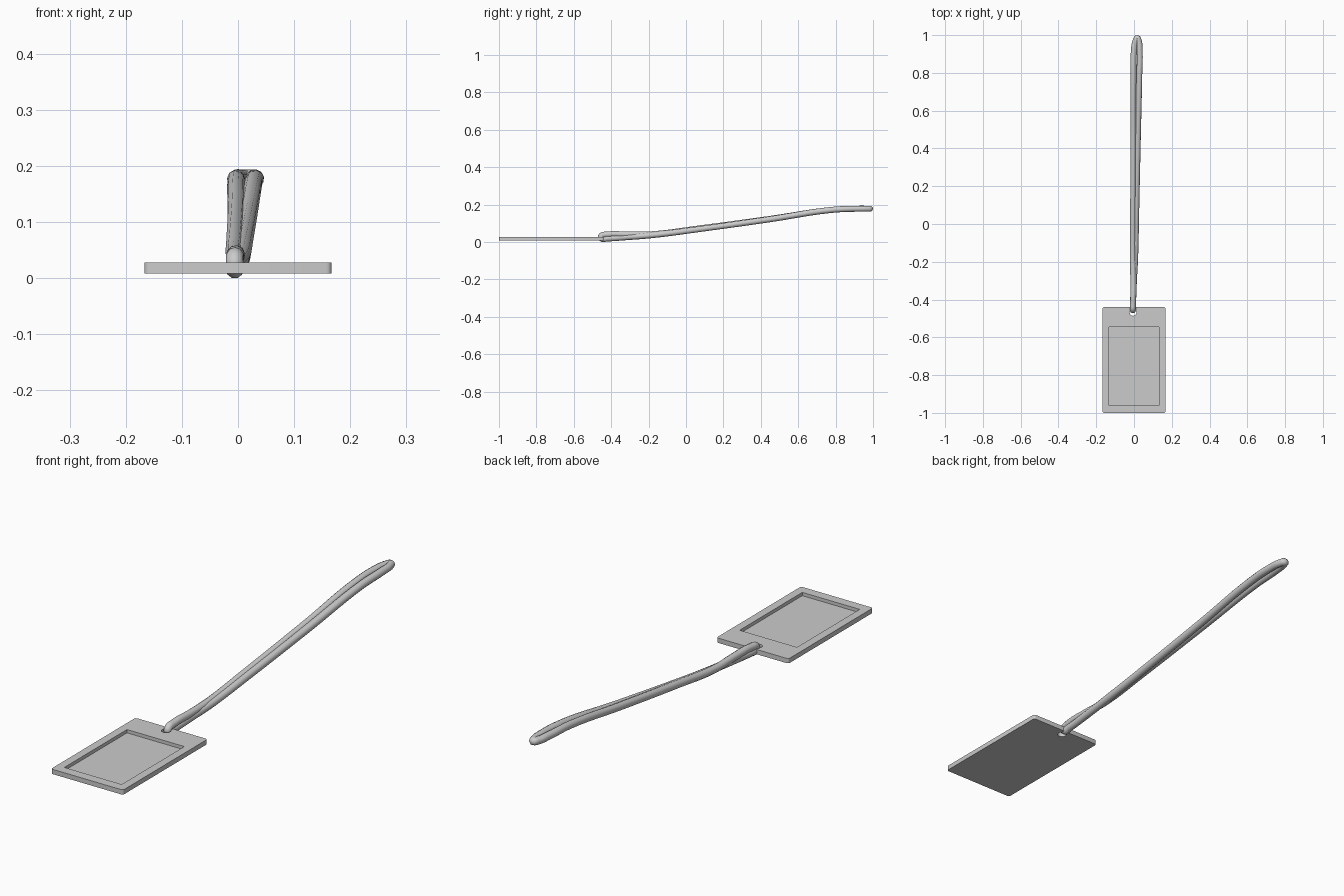
import bpy, bmesh, math
from mathutils import Matrix

if "Cube" in bpy.data.objects:
    bpy.data.objects.remove(bpy.data.objects["Cube"])


def box(name, x, y0, y1, z0, z1, corner=0.0):
    bm = bmesh.new()
    bmesh.ops.create_cube(bm, size=1)
    bmesh.ops.transform(bm, verts=bm.verts, matrix=Matrix.Translation((0, (y0 + y1) / 2, (z0 + z1) / 2))
                        @ Matrix.Diagonal((2 * x, y1 - y0, z1 - z0, 1)))
    if corner:
        upright = [e for e in bm.edges if abs(e.verts[0].co.z - e.verts[1].co.z) > 0.001]
        bmesh.ops.bevel(bm, geom=upright, offset=corner, segments=4, profile=0.5, affect='EDGES')
    me = bpy.data.meshes.new(name)
    bm.to_mesh(me)
    bm.free()
    ob = bpy.data.objects.new(name, me)
    bpy.context.collection.objects.link(ob)
    return ob


def activate(ob):
    bpy.ops.object.select_all(action='DESELECT')
    ob.select_set(True)
    bpy.context.view_layer.objects.active = ob


def cut(ob, cutter):
    mod = ob.modifiers.new("cut", 'BOOLEAN')
    mod.operation = 'DIFFERENCE'
    mod.solver = 'EXACT'
    mod.object = cutter
    activate(ob)
    bpy.ops.object.modifier_apply(modifier=mod.name)
    bpy.data.objects.remove(cutter)


# Tag plate with window recess and cord hole
plate = box("tag_plate", 0.167, -1.0, -0.44, 0.008, 0.028, 0.01)
cut(plate, box("recess_cutter", 0.133, -0.96, -0.545, 0.014, 0.06))
bpy.ops.mesh.primitive_cylinder_add(vertices=24, radius=0.018, depth=0.1, location=(-0.005, -0.468, 0.018))
cut(plate, bpy.context.object)
activate(plate)
bpy.ops.object.shade_smooth_by_angle(angle=math.radians(30))

# Cord: one closed loop, threaded through the hole
path = [(-0.006, -0.455, 0.030), (-0.005, -0.42, 0.040), (-0.003, -0.32, 0.041),
        (-0.006, -0.18, 0.042), (-0.005, 0.05, 0.070), (-0.003, 0.45, 0.124), (-0.003, 0.78, 0.172),
        (-0.001, 0.91, 0.178), (0.009, 0.972, 0.178), (0.017, 0.984, 0.178), (0.024, 0.972, 0.178),
        (0.030, 0.91, 0.178), (0.028, 0.78, 0.172), (0.020, 0.45, 0.122),
        (0.011, 0.05, 0.066), (0.006, -0.18, 0.037), (-0.001, -0.32, 0.026), (-0.005, -0.42, 0.019),
        (-0.006, -0.452, 0.019)]
cu = bpy.data.curves.new("cord_loop", 'CURVE')
cu.dimensions = '3D'
cu.bevel_depth = 0.016
cu.bevel_resolution = 3
cu.resolution_u = 6
sp = cu.splines.new('BEZIER')
sp.bezier_points.add(len(path) - 1)
for p, co in zip(sp.bezier_points, path):
    p.co = co
    p.handle_left_type = p.handle_right_type = 'AUTO'
sp.use_cyclic_u = True
cord = bpy.data.objects.new("cord_loop", cu)
bpy.context.collection.objects.link(cord)
activate(cord)
bpy.ops.object.convert(target='MESH')
bpy.ops.object.shade_smooth_by_angle(angle=math.radians(40))
